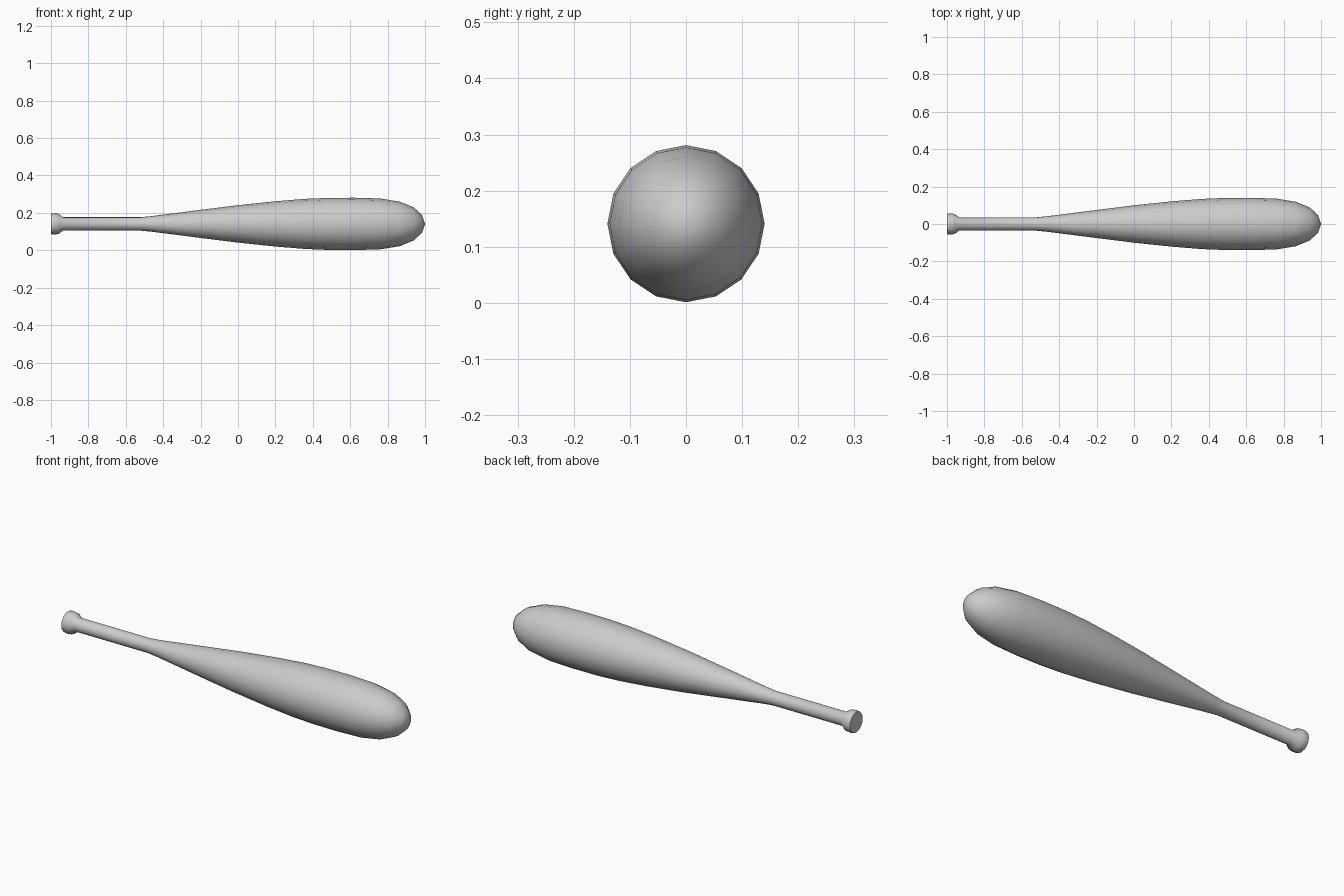
import bpy
import bmesh
from math import cos, sin, tau, radians

cube = bpy.data.objects.get("Cube")
if cube:
    bpy.data.objects.remove(cube, do_unlink=True)

SIDES = 16
AXIS_HEIGHT = 0.141

# Single pale grey finish
grey = bpy.data.materials.new("pale_grey")
grey.use_nodes = True
colour = (0.6, 0.6, 0.6, 1)
grey.diffuse_color = colour
grey.node_tree.nodes["Principled BSDF"].inputs["Base Color"].default_value = colour


def lathe(name, profile):
    """Turn (x, radius) points around the long axis; zero radius is a pole."""
    bm = bmesh.new()
    rings = []
    for x, r in profile:
        count = SIDES if r > 0 else 1
        rings.append([bm.verts.new((x, r * cos(tau * i / SIDES), r * sin(tau * i / SIDES)))
                      for i in range(count)])
    for a, b in zip(rings, rings[1:]):
        for i in range(SIDES):
            j = (i + 1) % SIDES
            if len(b) == 1:
                bm.faces.new((a[i], a[j], b[0]))
            else:
                bm.faces.new((a[i], a[j], b[j], b[i]))
    bm.faces.new(rings[0])
    bmesh.ops.recalc_face_normals(bm, faces=bm.faces)
    mesh = bpy.data.meshes.new(name)
    bm.to_mesh(mesh)
    bm.free()
    mesh.materials.append(grey)
    obj = bpy.data.objects.new(name, mesh)
    bpy.context.collection.objects.link(obj)
    obj.location.z = AXIS_HEIGHT
    bpy.context.view_layer.objects.active = obj
    obj.select_set(True)
    bpy.ops.object.shade_smooth_by_angle(angle=radians(50))
    obj.select_set(False)
    return obj


# Knob, slim handle, swelling barrel and rounded tip in one turned piece
knob = [(-1, 0.054), (-0.985, 0.057), (-0.96, 0.054), (-0.935, 0.036)]
handle = [(-0.52, 0.036), (-0.46, 0.042)]
barrel = [(-0.2, 0.075), (0, 0.1), (0.2, 0.121), (0.36, 0.134), (0.48, 0.139),
          (0.62, 0.14), (0.76, 0.136)]
tip = [(0.865, 0.119), (0.94, 0.088), (0.985, 0.046), (1, 0)]
lathe("bat", knob + handle + barrel + tip)
